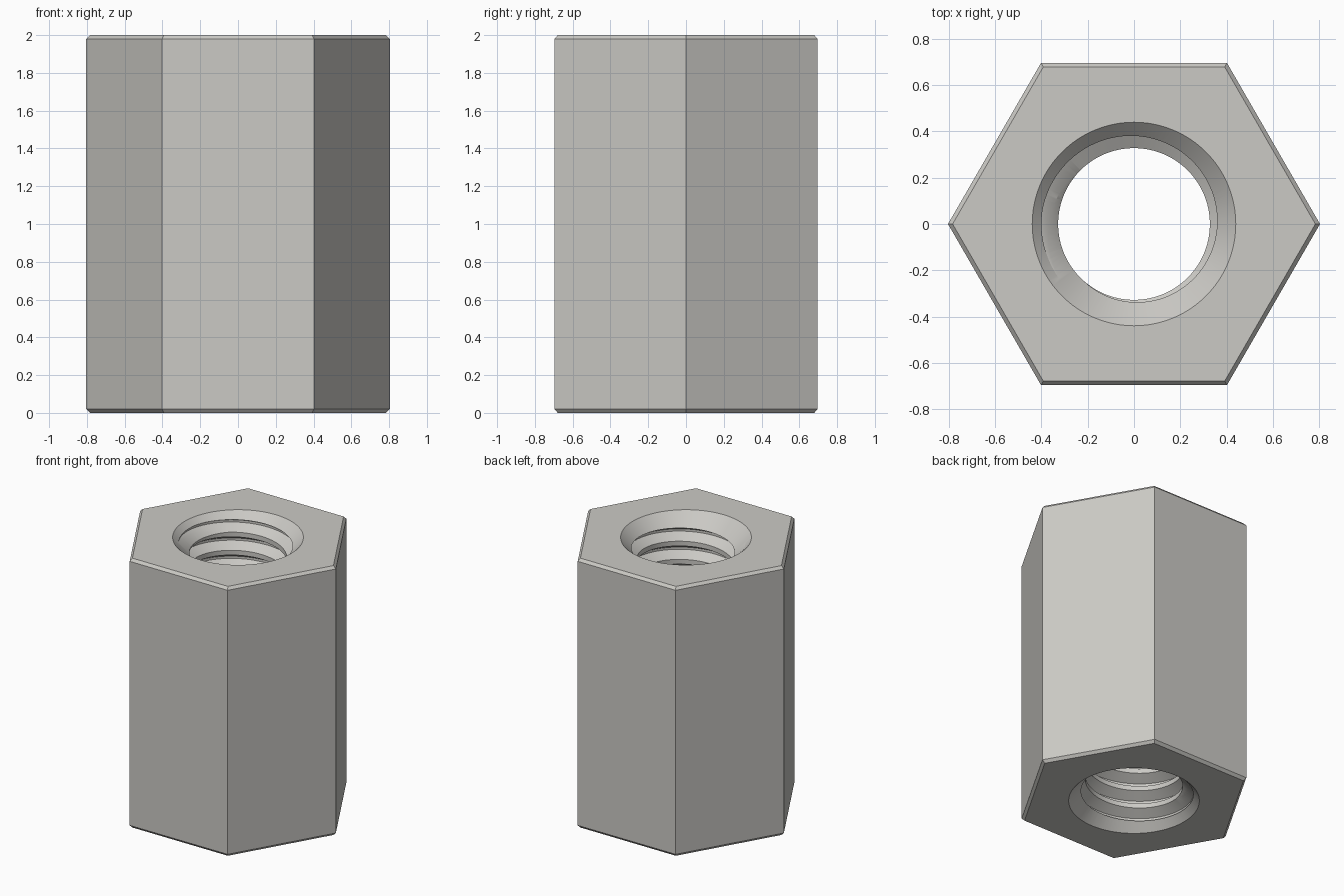
import bpy, bmesh, math

cube = bpy.data.objects.get("Cube")
if cube:
    bpy.data.objects.remove(cube, do_unlink=True)

HEIGHT, CORNER, CHAMFER = 2.0, 0.804, 0.02
MINOR, MAJOR, RIM = 0.328, 0.40, 0.44
PITCH, STEPS = 0.135, 96

steel = bpy.data.materials.new("steel grey")
steel.use_nodes = True
colour = (0.60, 0.59, 0.56, 1)
steel.diffuse_color = colour
steel.node_tree.nodes["Principled BSDF"].inputs["Base Color"].default_value = colour


def make_object(name, bm):
    bmesh.ops.recalc_face_normals(bm, faces=bm.faces)
    mesh = bpy.data.meshes.new(name)
    bm.to_mesh(mesh)
    bm.free()
    mesh.materials.append(steel)
    obj = bpy.data.objects.new(name, mesh)
    bpy.context.collection.objects.link(obj)
    return obj


def lathe(name, profile, sides):
    """Closed solid from (radius, z) rings with flat end caps."""
    bm = bmesh.new()
    rings = [[bm.verts.new((r * math.cos(math.tau * i / sides),
                            r * math.sin(math.tau * i / sides), z))
              for i in range(sides)] for r, z in profile]
    for low, high in zip(rings, rings[1:]):
        for i in range(sides):
            j = (i + 1) % sides
            bm.faces.new((low[i], low[j], high[j], high[i]))
    bm.faces.new(rings[0])
    bm.faces.new(rings[-1])
    return make_object(name, bm)


def thread_cutter():
    """Right-handed screw solid, fading to a plain cylinder past both ends."""
    root = PITCH / 16
    flank = root + (MAJOR - MINOR) * math.tan(math.radians(30))
    groove = [(MINOR, -flank), (MAJOR, -root), (MAJOR, root), (MINOR, flank)]
    turns = math.ceil((HEIGHT + 0.8) / PITCH)
    base = 1.955 - PITCH / 2 - PITCH * (turns - 3)
    rows = [(r, base + PITCH * k + dz) for k in range(turns) for r, dz in groove]
    n = len(groove)
    bm = bmesh.new()
    grid = []
    for s in range(STEPS):
        a = math.tau * s / STEPS
        column = []
        for r, z in rows:
            z += PITCH * s / STEPS
            if not -0.1 < z < HEIGHT + 0.1:
                r = MINOR
            column.append(bm.verts.new((r * math.cos(a), r * math.sin(a), z)))
        grid.append(column)
    # the last column joins the first one a full pitch higher
    for s in range(STEPS):
        here = grid[s]
        there = grid[s + 1] if s + 1 < STEPS else grid[0][n:]
        for i in range(min(len(here), len(there)) - 1):
            bm.faces.new((here[i], there[i], there[i + 1], here[i + 1]))
    # close both ends with cones
    tips = [bm.verts.new((0, 0, z)) for z in (base - 0.5, HEIGHT + 1)]
    for e in [e for e in bm.edges if e.is_boundary]:
        v, w = e.verts
        bm.faces.new((v, w, tips[v.co.z > HEIGHT / 2]))
    return make_object("thread_cutter", bm)


# Hexagonal body with chamfered ends
body = lathe("threaded_hex_sleeve", [
    (CORNER - CHAMFER, 0), (CORNER, CHAMFER),
    (CORNER, HEIGHT - CHAMFER), (CORNER - CHAMFER, HEIGHT)], 6)

# Threaded bore and the countersink at each mouth
over = 0.1
depth = RIM - 0.2
cutters = [
    thread_cutter(),
    lathe("top_countersink", [(0.2, HEIGHT - depth), (RIM + over, HEIGHT + over)], STEPS),
    lathe("bottom_countersink", [(RIM + over, -over), (0.2, depth)], STEPS)]

bpy.context.view_layer.objects.active = body
for cutter in cutters:
    cutter.hide_render = True
    mod = body.modifiers.new("bore", 'BOOLEAN')
    mod.operation = 'DIFFERENCE'
    mod.solver = 'EXACT'
    mod.object = cutter
    bpy.ops.object.modifier_apply(modifier=mod.name)
    bpy.data.objects.remove(cutter, do_unlink=True)

bpy.ops.object.select_all(action='DESELECT')
body.select_set(True)
bpy.ops.object.shade_smooth_by_angle(angle=math.radians(25))
